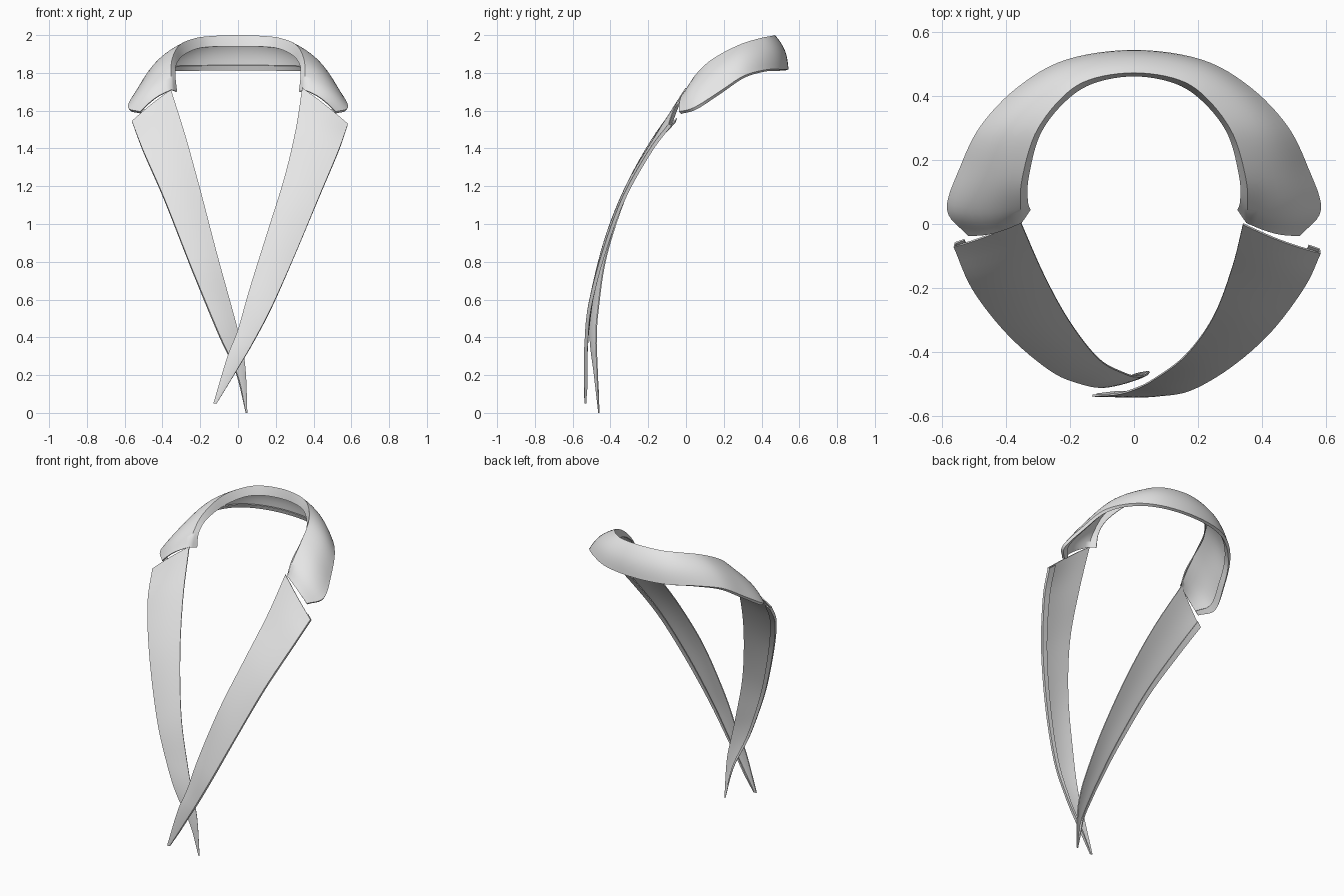
import bpy
import math
from mathutils import Vector

if "Cube" in bpy.data.objects:
    bpy.data.objects.remove(bpy.data.objects["Cube"], do_unlink=True)

cloth = bpy.data.materials.new("light_grey_cloth")
cloth.use_nodes = True
cloth.diffuse_color = (0.8, 0.8, 0.8, 1)
cloth.node_tree.nodes["Principled BSDF"].inputs["Base Color"].default_value = (0.8, 0.8, 0.8, 1)


def smooth_path(points, steps=6):
    """Catmull-Rom curve through the points."""
    p = [Vector(q) for q in points]
    p = [2 * p[0] - p[1]] + p + [2 * p[-1] - p[-2]]
    path = []
    for a, b, c, d in zip(p, p[1:], p[2:], p[3:]):
        for i in range(steps):
            t = i / steps
            path.append(0.5 * (2 * b + (c - a) * t + (2 * a - 5 * b + 4 * c - d) * t ** 2
                               + (3 * b - a - 3 * c + d) * t ** 3))
    return path + [p[-2]]


def cloth_strip(name, inner, outer, bulge, stand=None, columns=8, hem=0.014):
    """Curved strip between two edges, with a hem turned under the outer edge."""
    rows = []
    last = len(inner) - 1
    for i, (a, b) in enumerate(zip(inner, outer)):
        j, k = max(i - 1, 0), min(i + 1, last)
        along = (inner[k] + outer[k]) - (inner[j] + outer[j])
        normal = along.cross(b - a).normalized()
        middle = (a + b) / 2
        if normal.dot(Vector((middle.x, middle.y, 0.3))) < 0:
            normal = -normal
        width = (b - a).length
        row = [stand[i], stand[i].lerp(a, 0.6)] if stand else []
        for c in range(columns + 1):
            u = c / columns
            row.append(a.lerp(b, u) + normal * bulge * width * math.sin(math.pi * u))
        # Turned-under hem
        under = min(hem, width * 0.3)
        row.append(b - normal * under)
        row.append(b.lerp(a, 0.14) - normal * under * 0.9)
        rows.append(row)

    n = len(rows[0])
    verts = [v for row in rows for v in row]
    faces = [(r * n + c, r * n + c + 1, (r + 1) * n + c + 1, (r + 1) * n + c)
             for r in range(last) for c in range(n - 1)]
    mesh = bpy.data.meshes.new(name)
    mesh.from_pydata(verts, [], faces)
    mesh.materials.append(cloth)
    obj = bpy.data.objects.new(name, mesh)
    bpy.context.collection.objects.link(obj)
    bpy.ops.object.select_all(action='DESELECT')
    obj.select_set(True)
    bpy.context.view_layer.objects.active = obj
    solid = obj.modifiers.new("thickness", 'SOLIDIFY')
    solid.thickness = 0.006
    solid.offset = 0
    bpy.ops.object.modifier_apply(modifier=solid.name)
    bpy.ops.object.shade_smooth_by_angle(angle=math.radians(50))
    return obj


def both_sides(half):
    """Mirror a half path that ends on the centre line."""
    return smooth_path(half + [(-x, y, z) for x, y, z in half[-2::-1]])


# Collar: inner stand edge, fold crest and outer edge, front tip to centre back
stand = [(.325, .045, 1.70), (.333, .075, 1.78), (.33, .15, 1.84),
         (.295, .28, 1.89), (.22, .38, 1.927), (.13, .44, 1.938), (0, .463, 1.94)]
crest = [(.352, .005, 1.71), (.355, .05, 1.785), (.35, .14, 1.87),
         (.31, .28, 1.945), (.23, .39, 1.98), (.14, .45, 1.992), (0, .472, 1.997)]
fall = [(.515, -.035, 1.595), (.58, .045, 1.618), (.54, .175, 1.70),
        (.475, .305, 1.785), (.36, .425, 1.818), (.21, .51, 1.82), (0, .54, 1.82)]
cloth_strip("collar", both_sides(crest), both_sides(fall), 0.09, both_sides(stand))

# Left lapel, lying in front at the crossing
cloth_strip("left_lapel",
            smooth_path([(.34, 0, 1.72), (.306, -.135, 1.50), (.247, -.29, 1.25),
                         (.16, -.41, .97), (.06, -.485, .65), (0, -.515, .44),
                         (-.055, -.53, .30), (-.13, -.535, .05)]),
            smooth_path([(.58, -.09, 1.53), (.53, -.195, 1.39), (.425, -.335, 1.14),
                         (.30, -.445, .84), (.175, -.517, .56), (.075, -.535, .37),
                         (.005, -.538, .25), (-.115, -.535, .05)]), 0.03)

# Right lapel, tucked behind
cloth_strip("right_lapel",
            smooth_path([(-.355, .01, 1.71), (-.28, -.16, 1.47), (-.2, -.305, 1.18),
                         (-.11, -.42, .835), (-.03, -.465, .545), (.01, -.475, .39),
                         (.038, -.47, .24), (.048, -.46, 0)]),
            smooth_path([(-.56, -.07, 1.545), (-.5, -.205, 1.39), (-.39, -.345, 1.14),
                         (-.26, -.455, .81), (-.17, -.495, .59), (-.09, -.508, .40),
                         (0, -.485, .20), (.044, -.462, 0)]), 0.03)
